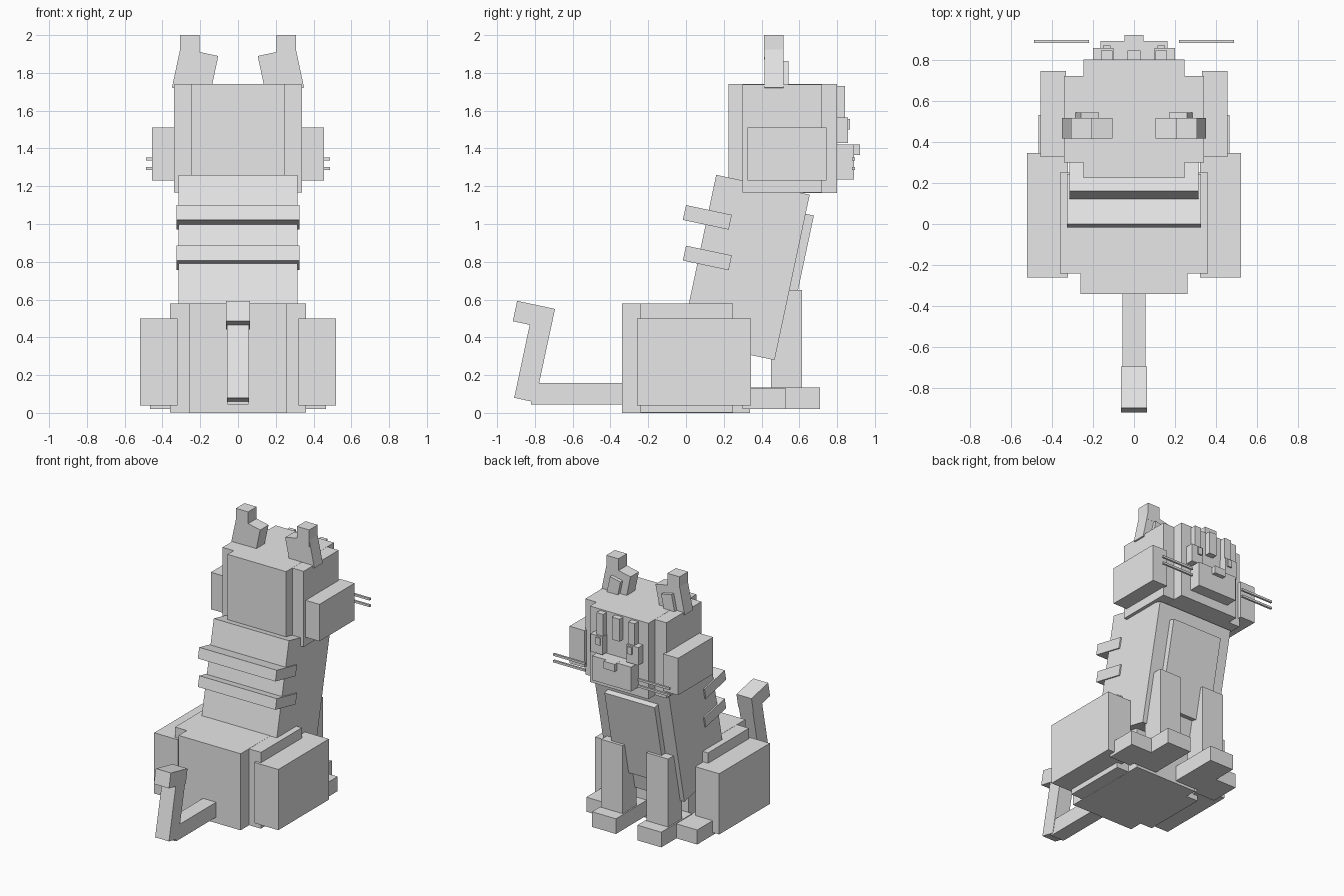
import bpy
import bmesh
from math import radians
from mathutils import Matrix, Vector

if "Cube" in bpy.data.objects:
    bpy.data.objects.remove(bpy.data.objects["Cube"], do_unlink=True)

GREY = (0.8, 0.8, 0.8, 1.0)
mat = bpy.data.materials.new("plain_grey")
mat.use_nodes = True
mat.diffuse_color = GREY
mat.node_tree.nodes["Principled BSDF"].inputs["Base Color"].default_value = GREY

TILT = radians(12)


def make(name, matrix, pair):
    """Unit cube shaped by a matrix, optionally mirrored across the middle."""
    mesh = bpy.data.meshes.new(name)
    bm = bmesh.new()
    bmesh.ops.create_cube(bm, size=1, matrix=matrix)
    bm.to_mesh(mesh)
    bm.free()
    mesh.materials.append(mat)
    obj = bpy.data.objects.new(name, mesh)
    bpy.context.scene.collection.objects.link(obj)
    if pair:
        obj.modifiers.new("mirror", 'MIRROR').use_axis[0] = True
    return obj


def box(name, x, y, z, pair=False):
    """Upright box from (low, high) ranges."""
    centre = Vector([(a + b) / 2 for a, b in (x, y, z)])
    size = Vector([b - a for a, b in (x, y, z)])
    return make(name, Matrix.Translation(centre) @ Matrix.Diagonal(size).to_4x4(), pair)


def leaning_box(name, half_x, y, z, depth, height):
    """Box leaning towards +y, placed by its upper rear edge."""
    rot = Matrix.Rotation(-TILT, 4, 'X')
    centre = Vector((0, y, z)) + rot @ Vector((0, depth / 2, -height / 2))
    size = Vector((2 * half_x, depth, height))
    return make(name, Matrix.Translation(centre) @ rot @ Matrix.Diagonal(size).to_4x4(), False)


def ear_box(name, x, z, y, width, height):
    """Pair of boxes leaning towards the middle, placed by the upper outer edge."""
    rot = Matrix.Rotation(TILT, 4, 'Y')
    centre = Vector((x, (y[0] + y[1]) / 2, z)) + rot @ Vector((width / 2, 0, -height / 2))
    size = Vector((width, y[1] - y[0], height))
    return make(name, Matrix.Translation(centre) @ rot @ Matrix.Diagonal(size).to_4x4(), True)


# Hindquarters: two crossed boxes with thighs
box("rump_core", (-.26, .26), (-.34, .34), (0, .58))
box("rump_sides", (-.36, .36), (-.24, .25), (.001, .579))
box("thighs", (.32, .52), (-.26, .345), (.04, .5), True)
box("hind_feet", (.285, .465), (.3, .53), (.02, .13), True)

# Front legs
box("front_legs", (.1, .28), (.45, .615), (.1, .65), True)
box("front_paws", (.09, .29), (.34, .71), (.02, .135), True)

# Leaning torso, chest patch and back stripes
leaning_box("torso", .315, .16, 1.26, .506, .895)
leaning_box("chest_patch", .21, .628, 1.055, .05, .64)
for i in range(2):
    leaning_box(f"back_stripe_{i + 1}", .325, 0, 1.1 - .215 * i, .248, .08)

# Tail
box("tail_base", (-.055, .055), (-.82, -.3), (.045, .158))
leaning_box("tail_rise", .058, -.816, .52, .113, .45)
leaning_box("tail_tip", .063, -.894, .593, .205, .11)

# Head: two crossed boxes with cheeks
box("head_core", (-.245, .245), (.225, .8), (1.165, 1.74))
box("head_sides", (-.34, .34), (.3, .72), (1.166, 1.739))
box("cheeks", (.33, .455), (.325, .745), (1.23, 1.51), True)

# Ears
ear_box("ears", -.305, 1.932, (.415, .515), .205, .215)
ear_box("inner_ears", -.258, 1.862, (.5, .542), .09, .15)
box("ear_tips", (.205, .307), (.414, .516), (1.87, 2), True)

# Face
box("muzzle", (-.163, .163), (.78, .89), (1.235, 1.42))
box("nose", (-.046, .046), (.85, .92), (1.365, 1.421))
box("eyes", (.1, .2), (.78, .857), (1.43, 1.565), True)
box("pupils", (.115, .15), (.84, .868), (1.5, 1.555), True)
box("brow_stripe", (-.032, .032), (.78, .843), (1.56, 1.73))
box("brow_side_stripes", (.105, .16), (.78, .843), (1.55, 1.73), True)
for i, z in enumerate((1.285, 1.335)):
    box(f"whiskers_{i + 1}", (.22, .487), (.88, .895), (z, z + .016), True)
